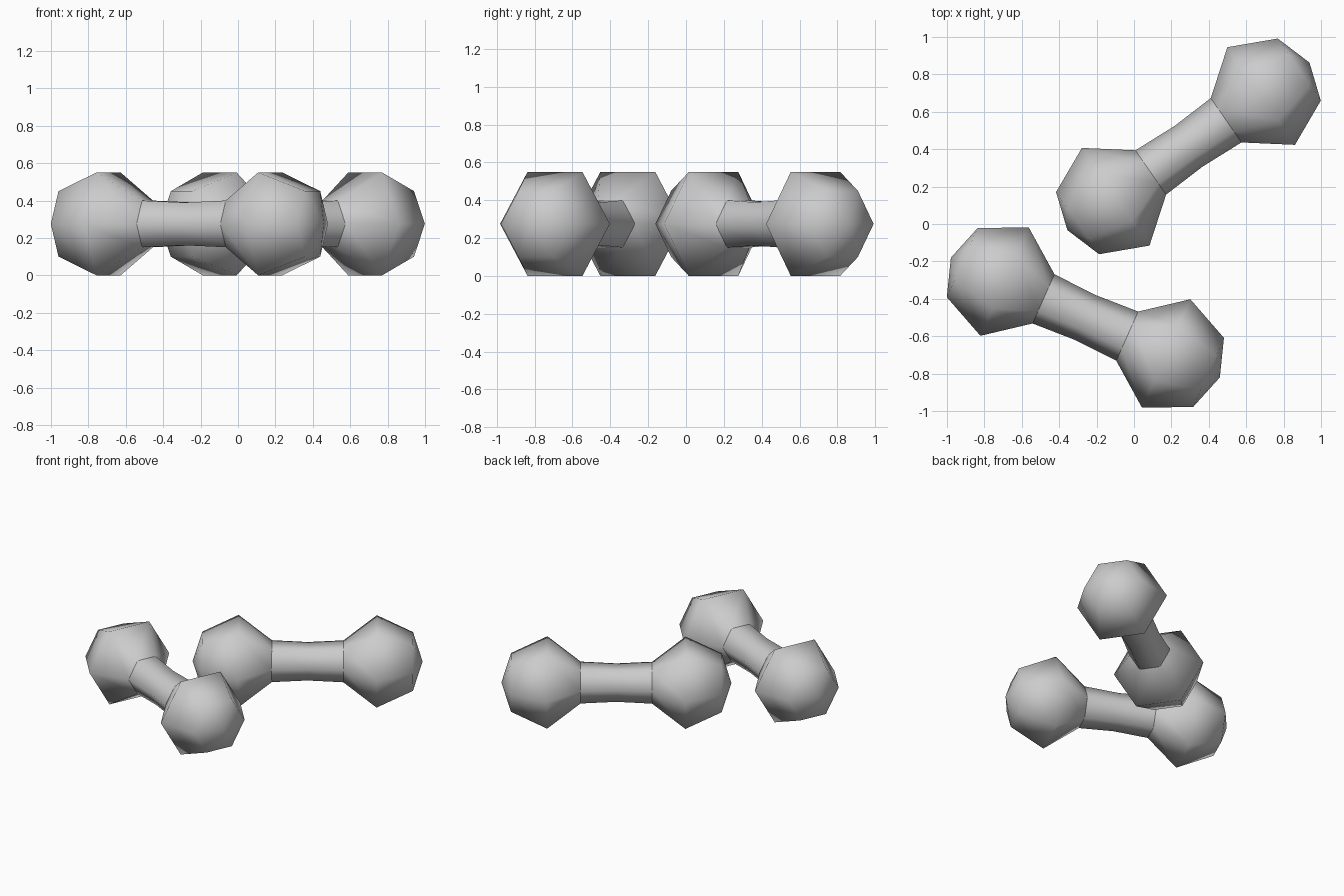
import bpy, bmesh
from math import cos, sin, pi, radians
from mathutils import Matrix

if "Cube" in bpy.data.objects:
    bpy.data.objects.remove(bpy.data.objects["Cube"])

SIDES = 6
MID_Z = 0.275
# (distance along axis, radius)
HEAD = [(0.245, 0.144), (0.473, 0.3175), (0.721, 0.202), (0.787, 0.0)]
HANDLE = [(-0.245, 0.144), (0.0, 0.132), (0.245, 0.144)]


def lathe(name, profile, matrix):
    """Six-sided revolve of a profile around the local x axis."""
    bm = bmesh.new()
    rings = []
    for x, r in profile:
        if r == 0:
            rings.append([bm.verts.new((x, 0, 0))] * SIDES)
        else:
            rings.append([bm.verts.new((x, r * cos(2 * pi * i / SIDES), r * sin(2 * pi * i / SIDES)))
                          for i in range(SIDES)])
    for a, b in zip(rings, rings[1:]):
        for i in range(SIDES):
            j = (i + 1) % SIDES
            quad = [a[i], b[i], b[j], a[j]]
            bm.faces.new(list(dict.fromkeys(quad))).smooth = True
    # Outward normals: each face points away from the axis
    for f in bm.faces:
        f.normal_update()
        c = f.calc_center_median()
        if f.normal.y * c.y + f.normal.z * c.z < 0:
            f.normal_flip()
    mesh = bpy.data.meshes.new(name)
    bm.to_mesh(mesh)
    bm.free()
    obj = bpy.data.objects.new(name, mesh)
    obj.matrix_world = matrix
    bpy.context.collection.objects.link(obj)
    return obj


def dumbbell(name, x, y, angle):
    place = Matrix.Translation((x, y, MID_Z)) @ Matrix.Rotation(radians(angle), 4, 'Z')
    lathe(name + "_handle", HANDLE, place)
    lathe(name + "_head_a", HEAD, place)
    lathe(name + "_head_b", HEAD, place @ Matrix.Rotation(pi, 4, 'Z'))


# Two dumbbells lying on the floor
dumbbell("back_dumbbell", 0.291, 0.415, 34.7)
dumbbell("front_dumbbell", -0.26, -0.50, -24)
